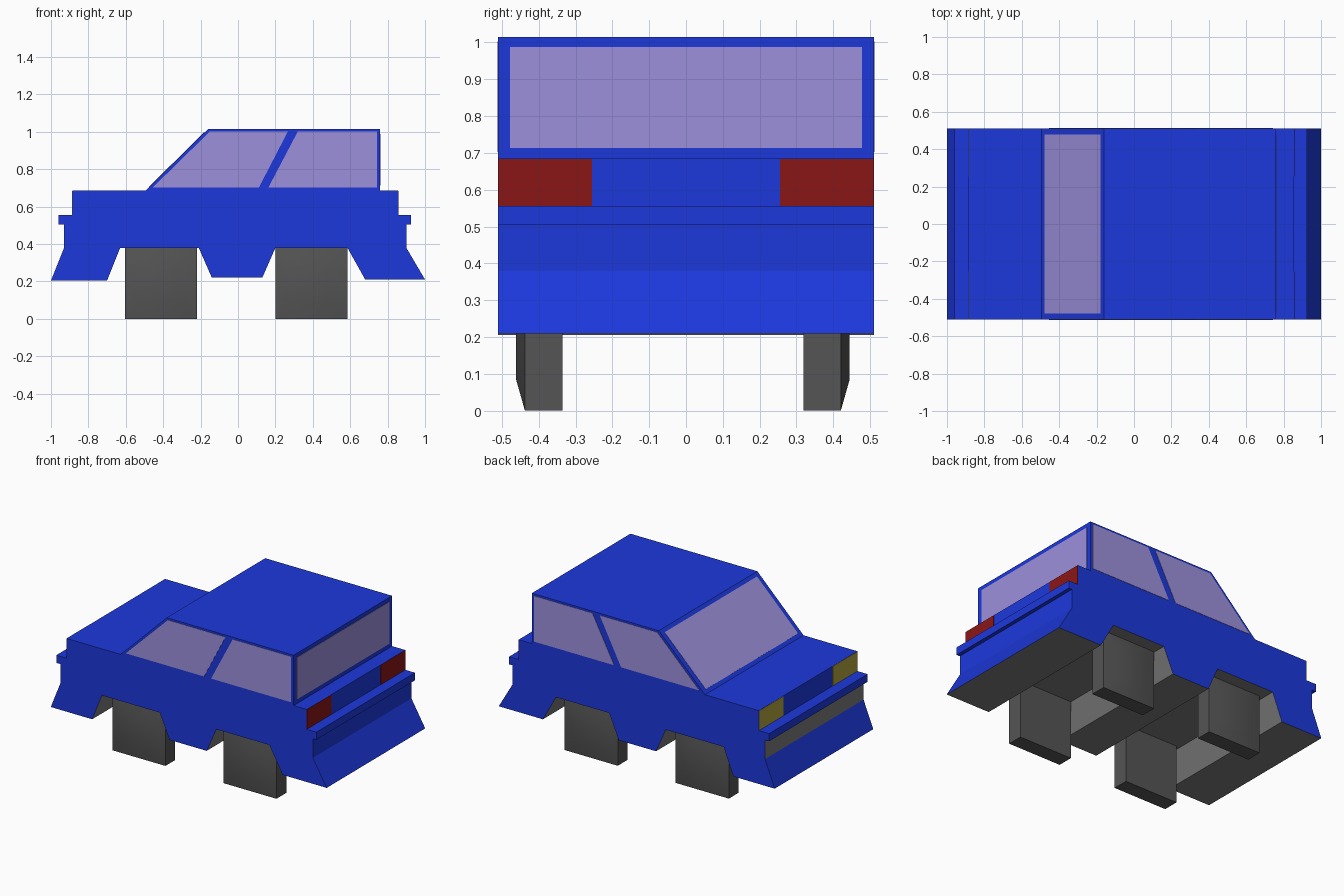
import bpy, bmesh
from mathutils import Vector

if "Cube" in bpy.data.objects:
    bpy.data.objects.remove(bpy.data.objects["Cube"])


def material(name, rgb):
    m = bpy.data.materials.new(name)
    m.diffuse_color = (*rgb, 1)
    m.use_nodes = True
    m.node_tree.nodes["Principled BSDF"].inputs["Base Color"].default_value = m.diffuse_color
    return m


BLUE = material("blue_paint", (0.012, 0.04, 0.72))
GREY = material("underside_grey", (0.2, 0.2, 0.2))
TYRE = material("tyre_grey", (0.09, 0.09, 0.09))
GLASS = material("tinted_glass", (0.34, 0.28, 0.72))
RED = material("red_lens", (0.26, 0.008, 0.008))
YELLOW = material("yellow_lens", (0.45, 0.38, 0.05))
HALF = 0.51  # half width of the body


def finish(bm, name, *mats):
    bmesh.ops.recalc_face_normals(bm, faces=bm.faces)
    me = bpy.data.meshes.new(name)
    bm.to_mesh(me)
    bm.free()
    for m in mats:
        me.materials.append(m)
    ob = bpy.data.objects.new(name, me)
    bpy.context.collection.objects.link(ob)
    return ob


def prism(name, pts, push, mats, second=()):
    """Extrude a 3D outline along push; side faces listed in second use mats[1]."""
    bm = bmesh.new()
    a = [bm.verts.new(p) for p in pts]
    b = [bm.verts.new(Vector(p) + Vector(push)) for p in pts]
    bm.faces.new(a)
    bm.faces.new(b[::-1])
    for i in range(len(pts)):
        j = (i + 1) % len(pts)
        f = bm.faces.new((a[i], b[i], b[j], a[j]))
        f.material_index = int(i in second)
    return finish(bm, name, *mats)


# Lower body with bumpers, aprons and full-width wheel arches
profile = [(-1, .205), (-.70, .205), (-.63, .38), (-.21, .38), (-.14, .22),
           (.13, .22), (.20, .38), (.585, .38), (.68, .21), (1, .21),
           (.90, .38), (.90, .505), (.925, .505), (.925, .555), (.855, .555),
           (.855, .685), (-.885, .685), (-.885, .555), (-.96, .555),
           (-.96, .505), (-.93, .505), (-.93, .38)]
prism("body", [(x, -HALF, z) for x, z in profile], (0, 2 * HALF, 0),
      (BLUE, GREY), set(range(9)) | {20})

# Cabin
cabin = [(-.495, .685), (.76, .685), (.76, 1.015), (-.16, 1.015)]
prism("cabin", [(x, -HALF, z) for x, z in cabin], (0, 2 * HALF, 0), (BLUE,))

# Side windows, lamps on both sides
T = 0.003
side_windows = {
    "front_side_window": [(-.455, .703), (.112, .703), (.267, 1.002), (-.15, 1.002)],
    "rear_side_window": [(.163, .703), (.743, .703), (.743, 1.002), (.32, 1.002)]}
for s, tag in ((-1, "right"), (1, "left")):
    for name, pts in side_windows.items():
        prism(f"{name}_{tag}", [(x, s * (HALF - .001), z) for x, z in pts],
              (0, s * T, 0), (GLASS,))
    for name, x, d, mat in (("tail_lamp", .854, 1, RED), ("head_lamp", -.884, -1, YELLOW)):
        lamp = [(.255, .556), (HALF, .556), (HALF, .684), (.255, .684)]
        prism(f"{name}_{tag}", [(x, s * y, z) for y, z in lamp], (d * T, 0, 0), (mat,))

# Rear window and windscreen
corners = ((-.478, 0), (.478, 0), (.478, 1), (-.478, 1))
prism("rear_window", [(.759, y, .713 + .275 * t) for y, t in corners], (T, 0, 0), (GLASS,))
lo, hi = Vector((-.495, 0, .685)), Vector((-.16, 0, 1.015))
slope = hi - lo
normal = Vector((-slope.z, 0, slope.x)).normalized()
prism("windscreen",
      [lo.lerp(hi, .055 + .89 * t) + Vector((0, y, 0)) - normal * .001 for y, t in corners],
      normal * T, (GLASS,))

# Square wheels with a bulged outer face
for wx, end in ((-.4125, "front"), (.3925, "rear")):
    for wy, s, tag in ((-.3865, -1, "right"), (.3695, 1, "left")):
        bm = bmesh.new()
        bmesh.ops.create_cube(bm, size=1)
        bmesh.ops.scale(bm, vec=(.385, .102, .395), verts=bm.verts)
        bmesh.ops.translate(bm, vec=(wx, wy, .1975), verts=bm.verts)
        outer = [f for f in bm.faces if f.normal.y * s > .9]
        bmesh.ops.inset_region(bm, faces=outer, thickness=.12, depth=0)
        bmesh.ops.translate(bm, vec=(0, s * .024, 0), verts=outer[0].verts)
        ob = finish(bm, f"{end}_wheel_{tag}", TYRE)
        bpy.ops.object.select_all(action='DESELECT')
        ob.select_set(True)
        bpy.context.view_layer.objects.active = ob
        bpy.ops.object.shade_smooth_by_angle()
